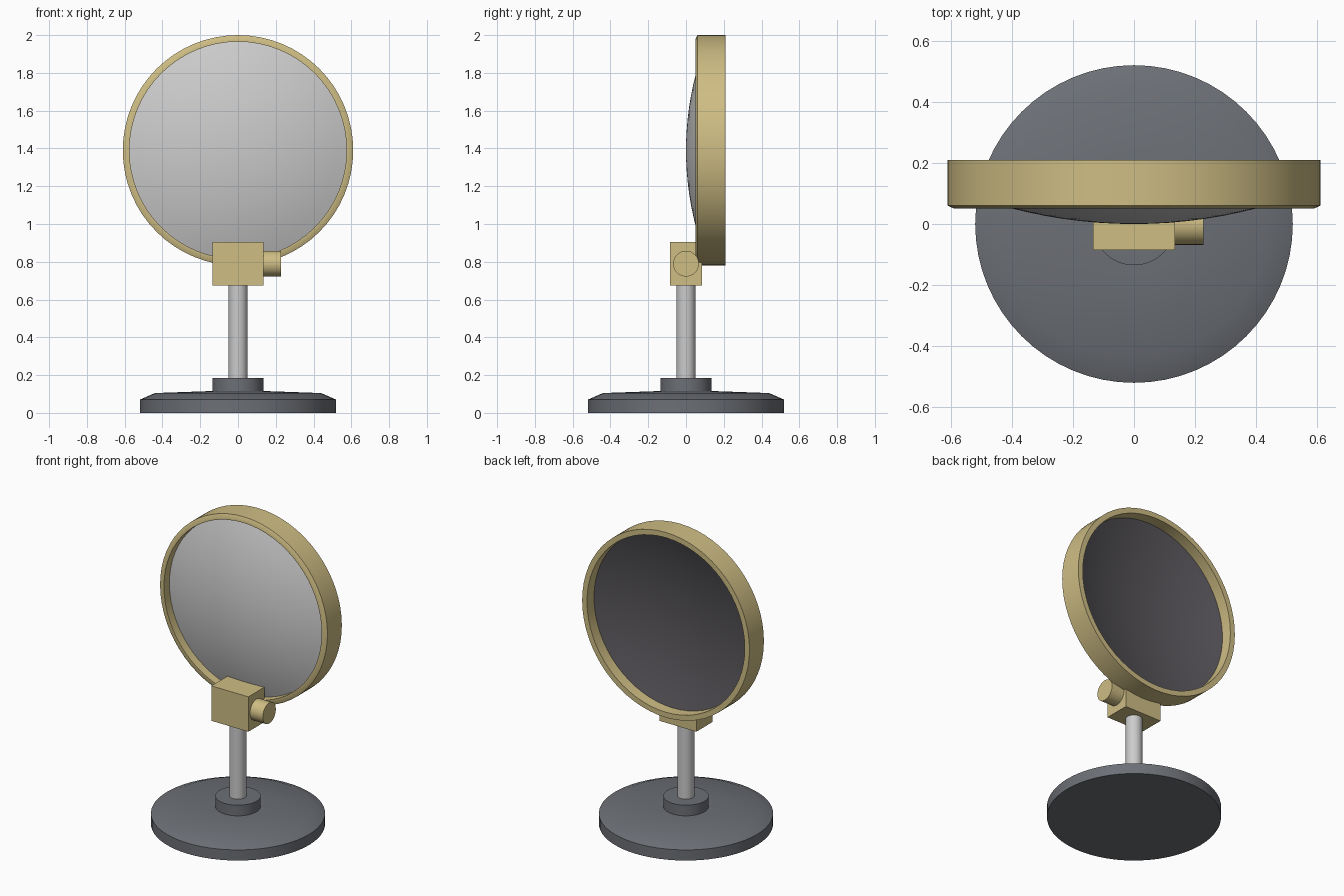
import bpy, bmesh, math
from mathutils import Matrix, Vector

if "Cube" in bpy.data.objects:
    bpy.data.objects.remove(bpy.data.objects["Cube"])

SEG = 64
UP = Matrix.Identity(4)
ALONG_Y = Matrix.Rotation(-math.pi / 2, 4, 'X')
ALONG_X = Matrix.Rotation(math.pi / 2, 4, 'Y')


def material(name, rgb):
    m = bpy.data.materials.new(name)
    m.diffuse_color = (*rgb, 1)
    m.use_nodes = True
    m.node_tree.nodes["Principled BSDF"].inputs["Base Color"].default_value = m.diffuse_color
    return m


def finish(bm, name, mats, angle):
    bmesh.ops.recalc_face_normals(bm, faces=bm.faces)
    me = bpy.data.meshes.new(name)
    bm.to_mesh(me)
    bm.free()
    ob = bpy.data.objects.new(name, me)
    bpy.context.collection.objects.link(ob)
    for m in mats:
        me.materials.append(m)
    if angle:
        bpy.ops.object.select_all(action='DESELECT')
        ob.select_set(True)
        bpy.context.view_layer.objects.active = ob
        bpy.ops.object.shade_smooth_by_angle(angle=math.radians(angle))
    return ob


def lathe(name, profile, mats, axis=UP, at=(0, 0, 0), closed=False, angle=50):
    """Revolve (radius, height) points about an axis."""
    bm = bmesh.new()
    verts = [bm.verts.new((r, 0, h)) for r, h in profile]
    pairs = list(zip(verts, verts[1:] + (verts[:1] if closed else [])))
    edges = [bm.edges.new(p) for p in pairs]
    bmesh.ops.spin(bm, geom=verts + edges, axis=(0, 0, 1), cent=(0, 0, 0),
                   angle=math.tau, steps=SEG, use_merge=False)
    bmesh.ops.remove_doubles(bm, verts=bm.verts, dist=1e-4)
    bm.transform(Matrix.Translation(Vector(at)) @ axis)
    return finish(bm, name, mats, angle)


def cylinder(name, r, h0, h1, mats, axis=UP, at=(0, 0, 0)):
    return lathe(name, [(0, h0), (r, h0), (r, h1), (0, h1)], mats, axis, at)


gold = material("gold", (0.62, 0.51, 0.23))
iron = material("dark_iron", (0.15, 0.16, 0.18))
glass = material("mirror_silver", (0.55, 0.55, 0.55))
backing = material("mirror_backing", (0.09, 0.085, 0.095))

# Stand: weighted foot, collar and stem
lathe("base", [(0, 0), (0.52, 0), (0.52, 0.07), (0.44, 0.105),
               (0.16, 0.115), (0, 0.115)], [iron])
cylinder("collar", 0.135, 0.10, 0.185, [iron])
cylinder("stem", 0.05, 0.11, 0.80, [])

# Clamp block and tightening knob
bm = bmesh.new()
bmesh.ops.create_cube(bm, size=1)
bm.transform(Matrix.Translation((0, 0, 0.79)) @ Matrix.Diagonal((0.27, 0.17, 0.23, 1)))
finish(bm, "clamp_block", [gold], 0)
cylinder("clamp_knob", 0.068, 0.12, 0.228, [gold], ALONG_X, (0, 0, 0.79))

# Round frame around the mirror
lathe("mirror_frame", [(0.575, 0.05), (0.588, 0.05), (0.61, 0.06), (0.61, 0.21),
                       (0.575, 0.21)], [gold], ALONG_Y, (0, 0, 1.39), closed=True)

# Convex mirror: domed silver front, hollow dark back
R, RIM, STEPS, THICK = 1.6, 0.58, 10, 0.03
dome = [(RIM * i / STEPS, R - math.sqrt(R * R - (RIM * i / STEPS) ** 2))
        for i in range(STEPS + 1)]
mirror = lathe("mirror", dome + [(r, h + THICK) for r, h in reversed(dome)],
               [glass, backing], ALONG_Y, (0, 0, 1.39))
for f in mirror.data.polygons:
    f.material_index = 1 if f.normal.y > 0.3 else 0
